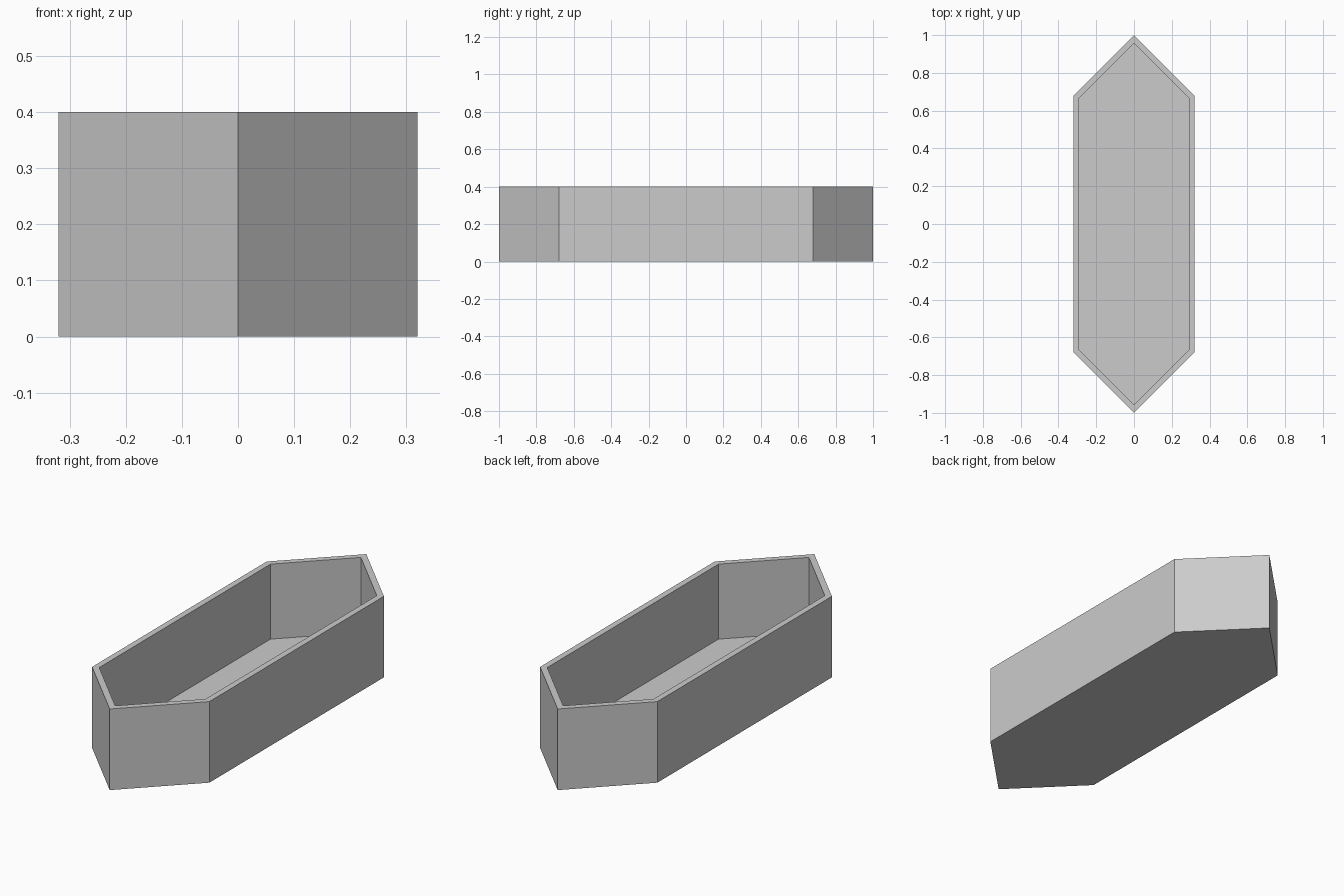
import bpy
import bmesh

cube = bpy.data.objects.get("Cube")
if cube:
    bpy.data.objects.remove(cube, do_unlink=True)

HALF_WIDTH, HALF_LENGTH, SHOULDER = 0.32, 1.0, 0.68
HEIGHT, WALL = 0.4, 0.03

# Plain grey material
grey = bpy.data.materials.new("plain_grey")
grey.use_nodes = True
colour = (0.6, 0.6, 0.6, 1.0)
grey.diffuse_color = colour
grey.node_tree.nodes["Principled BSDF"].inputs["Base Color"].default_value = colour

# Six-sided outline, pointed at both ends
outline = [(0, -HALF_LENGTH), (HALF_WIDTH, -SHOULDER), (HALF_WIDTH, SHOULDER),
           (0, HALF_LENGTH), (-HALF_WIDTH, SHOULDER), (-HALF_WIDTH, -SHOULDER)]

bm = bmesh.new()
base = bm.faces.new([bm.verts.new((x, y, 0)) for x, y in outline])

# Raise the outer walls
raised = bmesh.ops.extrude_face_region(bm, geom=[base], use_keep_orig=True)["geom"]
top = next(g for g in raised if isinstance(g, bmesh.types.BMFace))
bmesh.ops.translate(bm, verts=top.verts[:], vec=(0, 0, HEIGHT))
bmesh.ops.recalc_face_normals(bm, faces=bm.faces[:])

# Inset the rim, then sink the hollow down to the floor
bmesh.ops.inset_region(bm, faces=[top], thickness=WALL, use_even_offset=True)
floor = bmesh.ops.extrude_discrete_faces(bm, faces=[top])["faces"][0]
bmesh.ops.translate(bm, verts=floor.verts[:], vec=(0, 0, WALL - HEIGHT))
bmesh.ops.recalc_face_normals(bm, faces=bm.faces[:])

mesh = bpy.data.meshes.new("open_box")
bm.to_mesh(mesh)
bm.free()
mesh.materials.append(grey)
bpy.context.collection.objects.link(bpy.data.objects.new("open_box", mesh))
